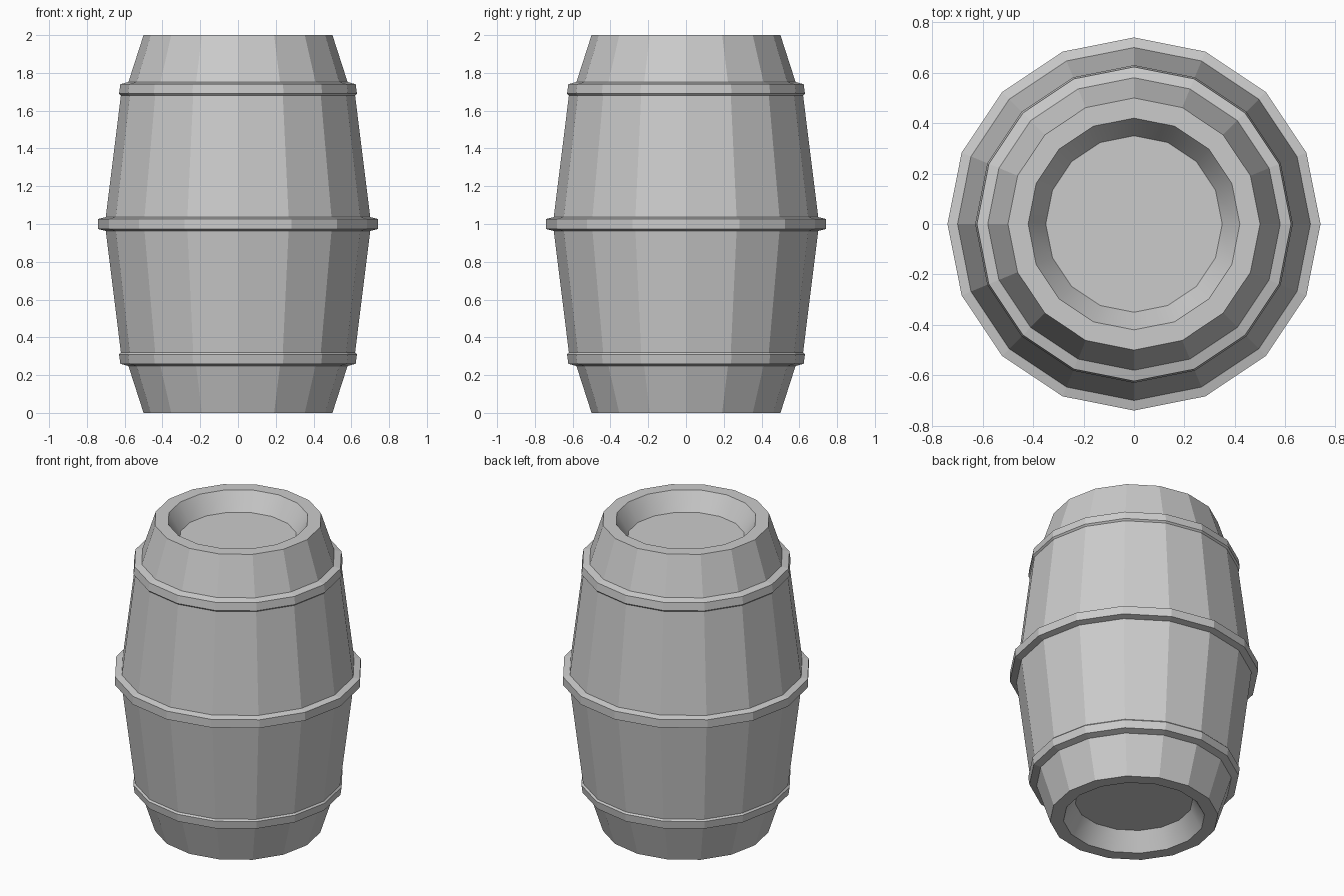
import bpy, bmesh
from math import cos, sin, pi

if "Cube" in bpy.data.objects:
    bpy.data.objects.remove(bpy.data.objects["Cube"])

SIDES = 16


def lathe(name, profile, caps=False, smooth_segments=()):
    """Spin a list of (radius, z) points, ordered bottom to top, around z."""
    bm = bmesh.new()
    rings = [[bm.verts.new((r * cos(2 * pi * i / SIDES), r * sin(2 * pi * i / SIDES), z))
              for i in range(SIDES)] for r, z in profile]
    for s, (low, high) in enumerate(zip(rings, rings[1:])):
        for i in range(SIDES):
            j = (i + 1) % SIDES
            face = bm.faces.new((low[i], low[j], high[j], high[i]))
            face.smooth = s in smooth_segments
    if caps:
        bm.faces.new(rings[0][::-1])
        bm.faces.new(rings[-1])
    # keep the ring edges crisp around smooth segments
    for e in bm.edges:
        if not all(f.smooth for f in e.link_faces):
            e.smooth = False
    mesh = bpy.data.meshes.new(name)
    bm.to_mesh(mesh)
    bm.free()
    obj = bpy.data.objects.new(name, mesh)
    bpy.context.collection.objects.link(obj)
    return obj


def flip(points):
    """Mirror a profile about the mid height z = 1."""
    return [(r, 2 - z) for r, z in reversed(points)]


# Barrel body with a recessed lid at both ends
lower = [(0.35, 0.115), (0.42, 0), (0.50, 0), (0.58, 0.248), (0.62, 0.32), (0.70, 0.963)]
body = lower + flip(lower)
lathe("barrel_body", body, caps=True, smooth_segments=(0, len(body) - 2))

# Hoops: bevelled bands wrapped round the body
end_hoop = [(0.58, 0.248), (0.623, 0.26), (0.63, 0.31), (0.62, 0.32)]
lathe("bottom_hoop", end_hoop)
lathe("top_hoop", flip(end_hoop))
lathe("middle_hoop", [(0.70, 0.963), (0.74, 0.973), (0.74, 1.027), (0.70, 1.037)])
